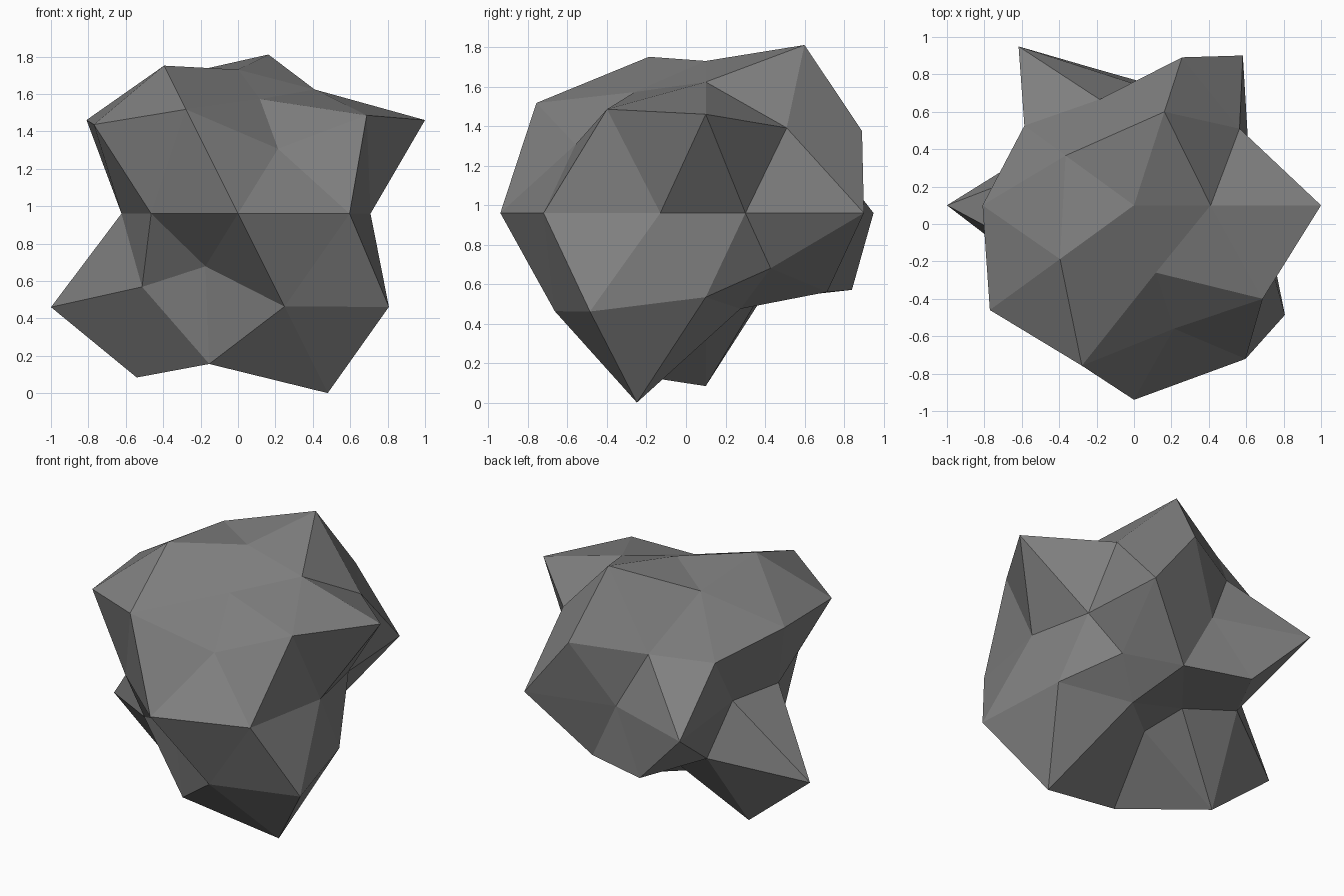
import bpy, bmesh, math

if "Cube" in bpy.data.objects:
    bpy.data.objects.remove(bpy.data.objects["Cube"])

# Radius of every rock corner: (height of the unit-sphere ring, first angle, angle step, radii)
RINGS = [
    (1.000, 0, 360, [0.77]),
    (0.851, 0, 72, [0.78, 1.00, 0.86, 0.93, 0.72]),
    (0.526, 36, 72, [0.82, 0.70, 0.952, 1.06, 1.00]),
    (0.447, 0, 72, [1.118, 0.93, 0.81, 1.065, 0.775]),
    (0.000, 18, 36, [0.65, 0.99, 0.65, 1.05, 0.57, 0.655, 0.79, 1.04, 1.015, 0.745]),
    (-0.447, 36, 72, [0.625, 0.87, 1.118, 0.63, 1.115]),
    (-0.526, 0, 72, [0.81, 0.76, 0.67, 0.745, 0.945]),
    (-0.851, 36, 72, [0.57, 0.52, 1.03, 0.945, 1.128]),
    (-1.000, 0, 360, [0.52]),
]
CENTRE = (0.0, 0.1, 0.96)


def radius(direction):
    """Look up the corner radius from its ring and its angle around the ring."""
    _, start, step, radii = min(RINGS, key=lambda r: abs(r[0] - direction.z))
    angle = math.degrees(math.atan2(direction.y, direction.x))
    return radii[round((angle - start) / step) % len(radii)]


# Faceted boulder: a sphere whose corners are pushed in and out
bm = bmesh.new()
bmesh.ops.create_icosphere(bm, subdivisions=2, radius=1.0)
for v in bm.verts:
    d = v.co.normalized()
    v.co = d * radius(d)
bmesh.ops.translate(bm, verts=bm.verts, vec=CENTRE)
bmesh.ops.recalc_face_normals(bm, faces=bm.faces)
mesh = bpy.data.meshes.new("rock")
bm.to_mesh(mesh)
bm.free()

# Plain grey stone
stone = bpy.data.materials.new("stone_grey")
stone.diffuse_color = (0.216, 0.216, 0.216, 1.0)
stone.use_nodes = True
stone.node_tree.nodes["Principled BSDF"].inputs["Base Color"].default_value = stone.diffuse_color
mesh.materials.append(stone)
rock = bpy.data.objects.new("rock", mesh)
bpy.context.collection.objects.link(rock)
